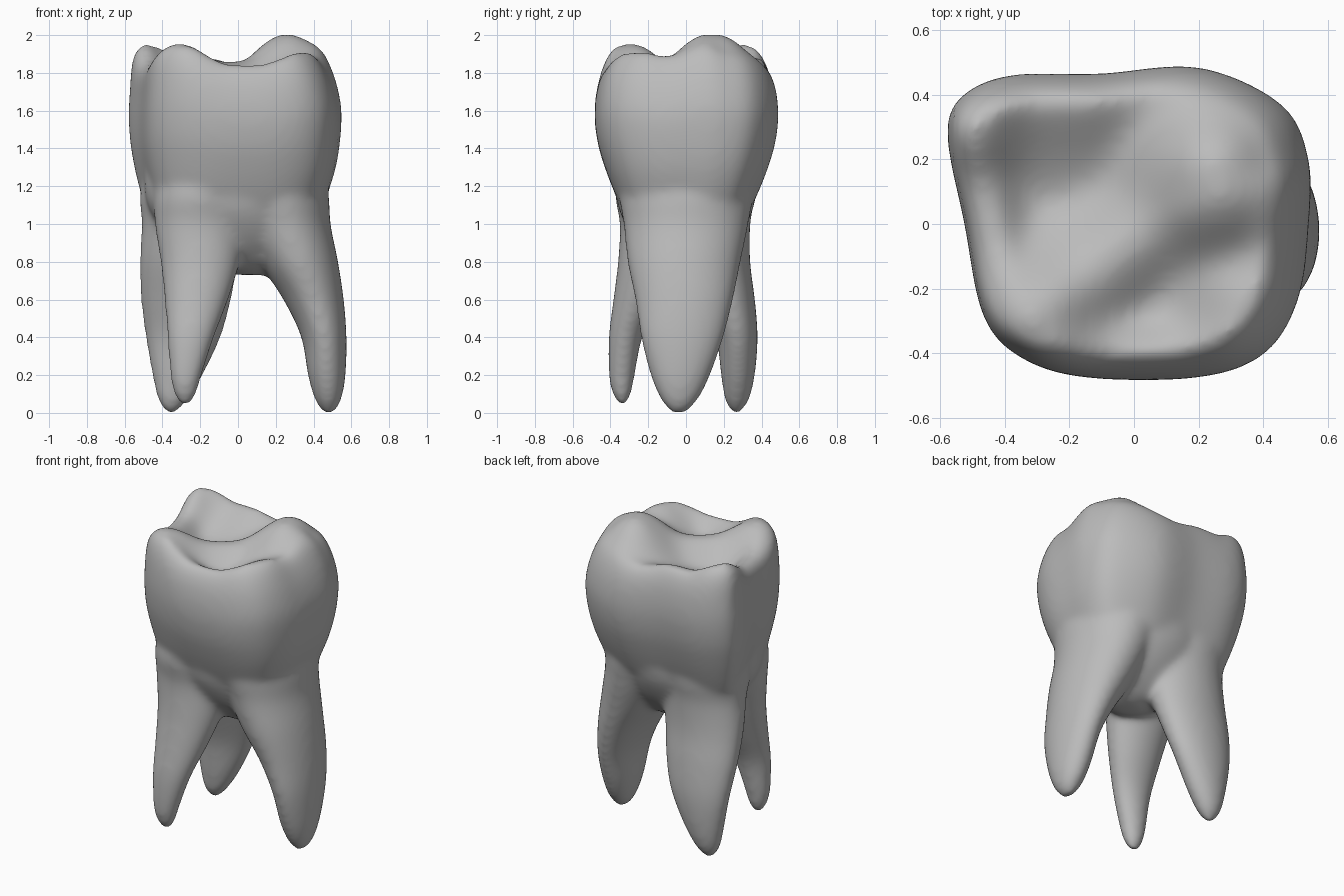
import bpy, bmesh, math
from mathutils import Vector

if "Cube" in bpy.data.objects:
    bpy.data.objects.remove(bpy.data.objects["Cube"])

SIDES = 72


def spline(points, t, closed=False):
    """Catmull-Rom sample of a list of tuples, t in 0..1."""
    n = len(points)
    u = t * (n if closed else n - 1)
    i = int(u) if closed else min(int(u), n - 2)
    f = u - i
    pick = (lambda k: points[k % n]) if closed else (lambda k: points[max(0, min(n - 1, k))])
    a, b, c, d = (Vector(pick(i + k)) for k in (-1, 0, 1, 2))
    return b + (c - a) * f / 2 + (a * 2 - b * 5 + c * 4 - d) * f**2 / 2 + (b * 3 - a - c * 3 + d) * f**3 / 2


def loft(bm, rings):
    """Skin a stack of rings and close both ends."""
    loops = [[bm.verts.new(p) for p in ring] for ring in rings]
    for low, high in zip(loops, loops[1:]):
        for i in range(SIDES):
            j = (i + 1) % SIDES
            bm.faces.new((low[i], low[j], high[j], high[i]))
    bm.faces.new(loops[0][::-1])
    bm.faces.new(loops[-1])


# Chewing surface: cusps and ridges as (start, end, height, radius)
BASE = 1.71
RIDGES = [
    ((.27, .11), (.25, .17), .295, .25),     # back left cusp
    ((-.51, .30), (-.47, .38), .22, .19),    # back right cusp
    ((-.30, -.28), (-.29, -.36), .22, .23),  # front right cusp
    ((.37, -.26), (.35, -.36), .205, .23),   # front left cusp
    ((-.30, -.28), (.12, .04), .15, .17),    # oblique ridge
    ((-.45, .43), (-.18, .43), .17, .25),    # marginal ridges
    ((-.18, .43), (.20, .43), .12, .18),
    ((-.30, -.42), (.36, -.42), .14, .13),
    ((-.50, .30), (-.38, -.30), .14, .11),
    ((.46, -.30), (.42, .10), .16, .11),
]


def height(x, y):
    p, total = Vector((x, y)), 0
    for a, b, h, r in RIDGES:
        a, b = Vector(a), Vector(b)
        k = max(0, min(1, (p - a).dot(b - a) / (b - a).length_squared))
        d = (p - a - (b - a) * k).length
        total += (h * math.exp(-(d / r) ** 2)) ** 3
    return BASE + total ** (1 / 3)


# Crown: one outline scaled up the wall, then folded in over the top
OUTLINE = [(.53, 0), (.53, .2), (.45, .37), (.2, .485), (-.1, .465), (-.38, .46),
           (-.53, .39), (-.567, .27), (-.515, 0), (-.46, -.28), (-.35, -.41),
           (-.15, -.475), (.2, -.475), (.4, -.4), (.5, -.23)]
# level, scale x, scale y, shift x
WALL = [(0, .86, .72, -.01), (.1, .91, .79, -.005), (.25, .97, .88, 0), (.42, 1.01, .96, 0),
        (.6, 1.02, 1.0, 0), (.76, .99, .99, -.01), (.88, .95, .95, -.025),
        (.96, .90, .89, -.035), (1, .83, .82, -.035)]


def crown(bm):
    outline = [spline(OUTLINE, i / SIDES, True) for i in range(SIDES)]
    _, rim_x, rim_y, rim_shift = WALL[-1]
    rim = [(p.x * rim_x + rim_shift, p.y * rim_y) for p in outline]
    rings = []
    for k in range(25):
        level, sx, sy, shift = spline(WALL, k / 24)
        rings.append([(p.x * sx + shift, p.y * sy, 1.1 + (height(*q) - 1.1) * level)
                      for p, q in zip(outline, rim)])
    for k in range(1, 20):
        s = 1 - k / 20
        rings.append([(x * s, y * s, height(x * s, y * s)) for x, y in rim])
    loft(bm, rings)


# Trunk where the roots meet: z, centre x, radius x, radius y
TRUNK = [(.73, .06, .08, .06), (.77, .05, .18, .14), (.86, .03, .31, .23),
         (.96, .01, .40, .30), (1.08, -.01, .46, .355), (1.2, -.015, .48, .375),
         (1.35, -.01, .47, .37)]

# Roots: z, centre x, centre y, radius x, radius y
ROOTS = [
    [(0, .48, -.04, .03, .04), (.07, .477, -.035, .07, .1), (.2, .47, -.03, .1, .16),
     (.4, .455, -.02, .12, .22), (.6, .40, -.01, .16, .26), (.8, .32, -.01, .21, .30),
     (1, .25, 0, .24, .33), (1.2, .2, 0, .27, .35), (1.5, .15, 0, .2, .25)],
    [(.04, -.28, -.335, .025, .02), (.1, -.28, -.34, .06, .05), (.2, -.275, -.34, .085, .07),
     (.4, -.25, -.32, .125, .09), (.6, -.22, -.26, .17, .125), (.8, -.2, -.2, .21, .16),
     (1, -.2, -.16, .24, .19), (1.2, -.19, -.14, .25, .23), (1.5, -.15, -.1, .18, .15)],
    [(0, -.355, .265, .03, .025), (.07, -.345, .27, .08, .065), (.2, -.32, .275, .135, .09),
     (.4, -.29, .27, .2, .11), (.6, -.275, .23, .24, .135), (.8, -.26, .18, .26, .16),
     (1, -.24, .15, .27, .19), (1.2, -.23, .13, .28, .23), (1.5, -.18, .1, .18, .15)],
]


def limb(bm, sections):
    """Elliptical loft through sections of z, centre x, centre y, radius x, radius y."""
    rings = []
    for k in range(37):
        z, cx, cy = spline([s[:3] for s in sections], k / 36)
        rx, ry = spline([s[3:] for s in sections], k / 36)
        rings.append([(cx + rx * math.cos(a), cy + ry * math.sin(a), z)
                      for a in (math.tau * i / SIDES for i in range(SIDES))])
    loft(bm, rings)


enamel = bpy.data.materials.new("tooth grey")
enamel.use_nodes = True
colour = (.5, .5, .5, 1)
enamel.diffuse_color = colour
enamel.node_tree.nodes["Principled BSDF"].inputs["Base Color"].default_value = colour

bm = bmesh.new()
crown(bm)
limb(bm, [(z, x, 0, rx, ry) for z, x, rx, ry in TRUNK])
for sections in ROOTS:
    limb(bm, sections)
mesh = bpy.data.meshes.new("molar_tooth")
bm.to_mesh(mesh)
bm.free()
mesh.materials.append(enamel)
tooth = bpy.data.objects.new("molar_tooth", mesh)
bpy.context.collection.objects.link(tooth)

# Fuse crown and roots into one skin and soften the joins
remesh = tooth.modifiers.new("fuse", 'REMESH')
remesh.mode = 'VOXEL'
remesh.voxel_size = .016
remesh.use_smooth_shade = True
soften = tooth.modifiers.new("soften", 'SMOOTH')
soften.factor, soften.iterations = .5, 28
